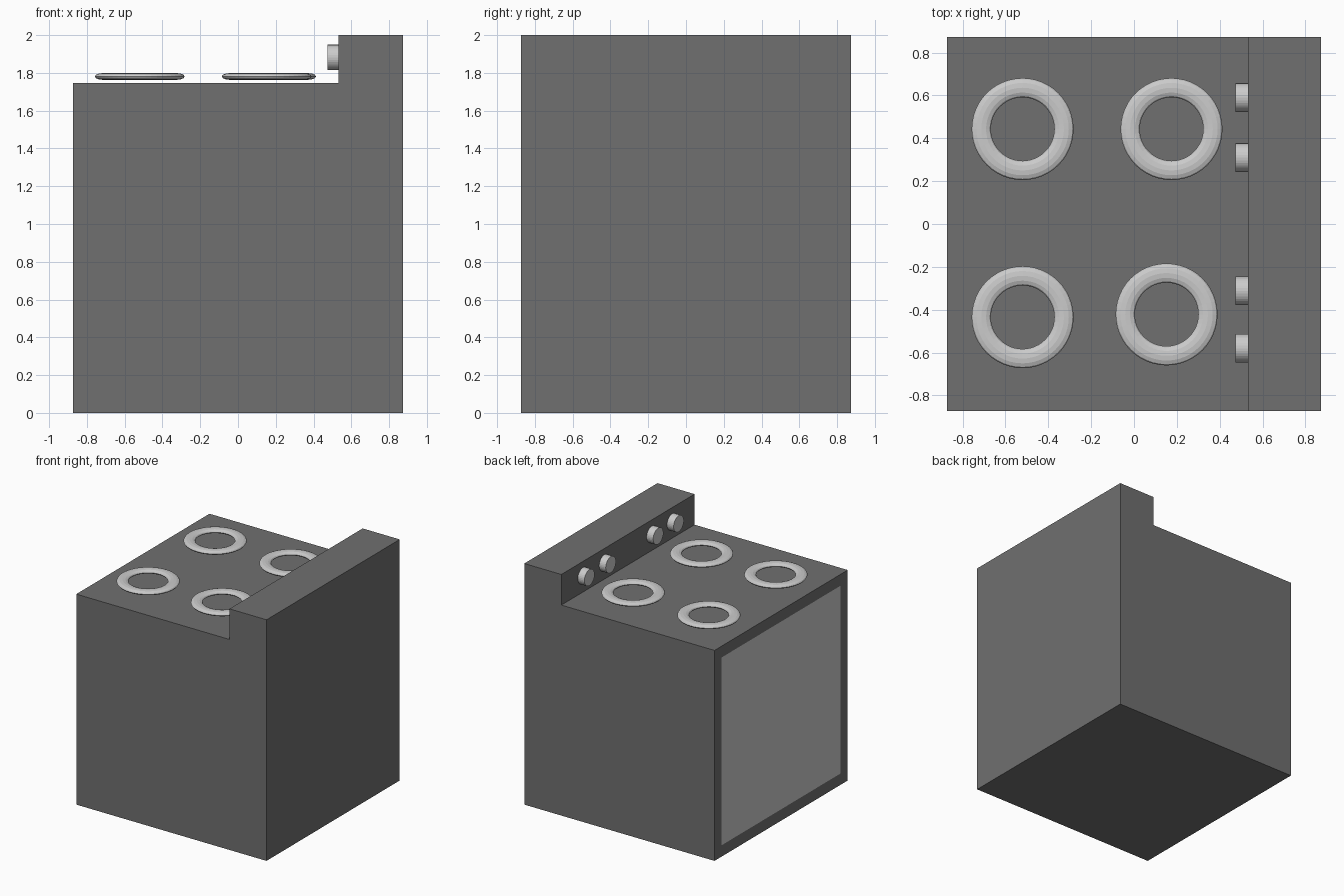
import bpy, bmesh, math

if "Cube" in bpy.data.objects:
    bpy.data.objects.remove(bpy.data.objects["Cube"])

H = 0.873          # half width and depth
COOKTOP = 1.746    # cooktop height
STEP = 0.533       # face of the control riser


def material(name, value):
    mat = bpy.data.materials.new(name)
    mat.diffuse_color = (value, value, value, 1)
    mat.use_nodes = True
    mat.node_tree.nodes["Principled BSDF"].inputs["Base Color"].default_value = mat.diffuse_color
    return mat


# Body: L-shaped side profile extruded across the depth
bm = bmesh.new()
profile = [(-H, 0), (H, 0), (H, 2), (STEP, 2), (STEP, COOKTOP), (-H, COOKTOP)]
side = bm.faces.new([bm.verts.new((x, -H, z)) for x, z in profile])
new = bmesh.ops.extrude_face_region(bm, geom=[side])["geom"]
bmesh.ops.translate(bm, vec=(0, 2 * H, 0),
                    verts=[v for v in new if isinstance(v, bmesh.types.BMVert)])
bmesh.ops.recalc_face_normals(bm, faces=bm.faces)

# Oven door window: flush inset panel on the door side
door = next(f for f in bm.faces if f.normal.x < -0.9 and f.calc_center_median().x < -0.8)
bmesh.ops.inset_region(bm, faces=[door], thickness=0.133)
door.material_index = 1

mesh = bpy.data.meshes.new("stove_body")
bm.to_mesh(mesh)
bm.free()
mesh.materials.append(material("dark_enamel", 0.16))
mesh.materials.append(material("light_panel", 0.8))
bpy.context.collection.objects.link(bpy.data.objects.new("stove_body", mesh))

# Burner rings: flattened tori floating just above the cooktop
for i, (x, y) in enumerate([(-0.52, 0.443), (0.175, 0.443), (-0.52, -0.435), (0.152, -0.422)]):
    bpy.ops.mesh.primitive_torus_add(location=(x, y, 1.781), major_radius=0.193,
                                     minor_radius=0.045, major_segments=48, minor_segments=12)
    ring = bpy.context.object
    ring.name = f"burner_ring_{i + 1}"
    ring.scale.z = 0.4

# Control knobs on the riser
for i, y in enumerate([0.59, 0.31, -0.312, -0.58]):
    bpy.ops.mesh.primitive_cylinder_add(vertices=32, radius=0.067, depth=0.06,
                                        location=(STEP - 0.03, y, 1.882),
                                        rotation=(0, math.pi / 2, 0))
    bpy.context.object.name = f"knob_{i + 1}"
